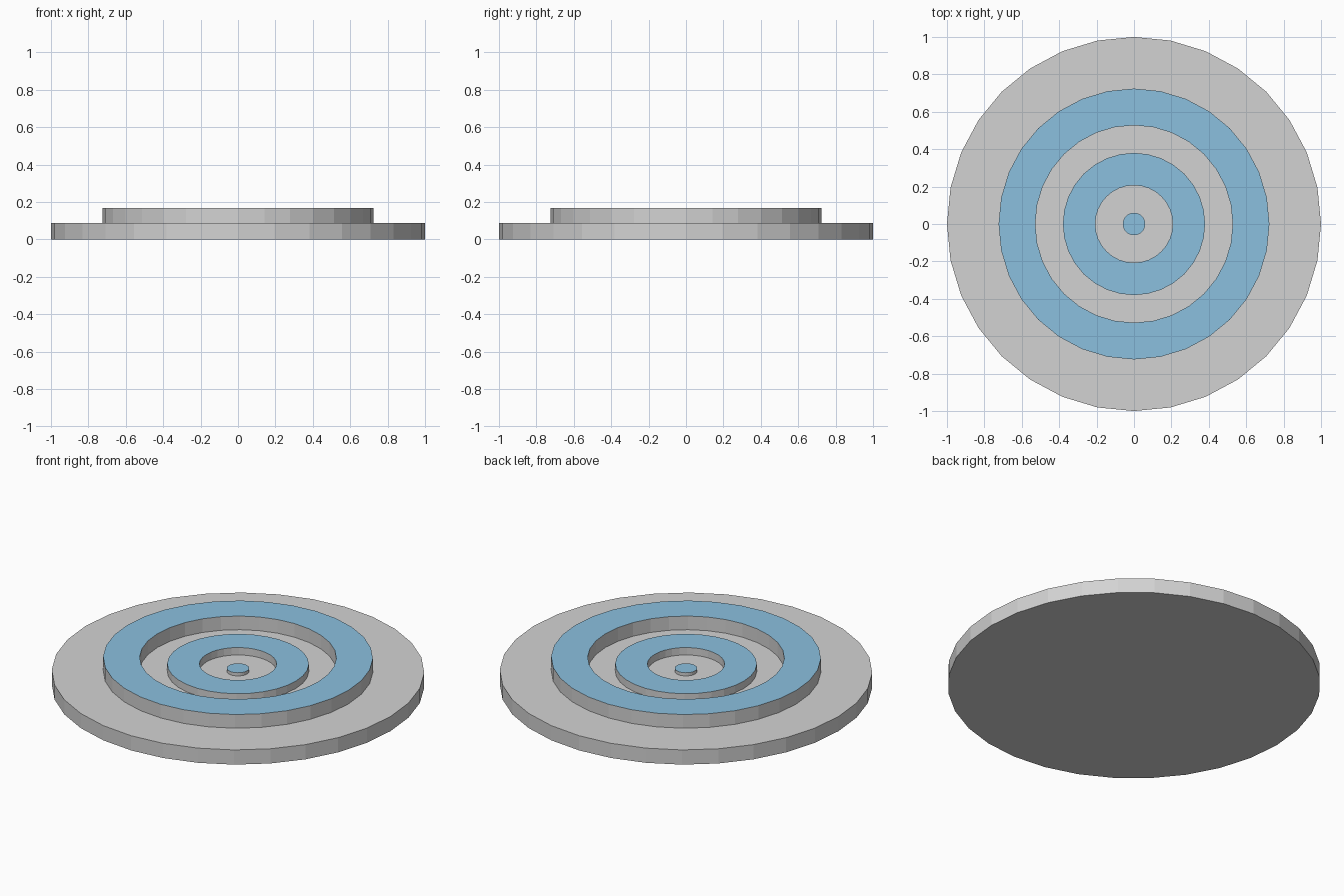
import bpy
import bmesh
from math import cos, sin, tau

cube = bpy.data.objects.get("Cube")
if cube:
    bpy.data.objects.remove(cube)

SIDES = 32
BASE_TOP = 0.087


def make_material(name, color):
    mat = bpy.data.materials.new(name)
    mat.use_nodes = True
    mat.diffuse_color = color
    mat.node_tree.nodes["Principled BSDF"].inputs["Base Color"].default_value = color
    return mat


grey = make_material("light grey", (0.65, 0.65, 0.65, 1))
blue = make_material("soft blue", (0.26, 0.53, 0.74, 1))


def circle(bm, radius, z):
    return [bm.verts.new((radius * cos(tau * i / SIDES), radius * sin(tau * i / SIDES), z))
            for i in range(SIDES)]


def bridge(bm, a, b):
    for i in range(SIDES):
        j = (i + 1) % SIDES
        bm.faces.new((a[i], a[j], b[j], b[i]))


def round_part(name, outer, inner, bottom, top, top_material):
    """Faceted disc, or a ring when inner is above zero."""
    bm = bmesh.new()
    low, high = circle(bm, outer, bottom), circle(bm, outer, top)
    bridge(bm, low, high)
    if inner:
        hole_low, hole_high = circle(bm, inner, bottom), circle(bm, inner, top)
        bridge(bm, high, hole_high)
        bridge(bm, hole_high, hole_low)
        bridge(bm, hole_low, low)
    else:
        bm.faces.new(high)
        bm.faces.new(low[::-1])
    bmesh.ops.recalc_face_normals(bm, faces=bm.faces)
    # Only the upward faces take the top colour
    for face in bm.faces:
        face.material_index = 1 if face.normal.z > 0.5 else 0
    mesh = bpy.data.meshes.new(name)
    bm.to_mesh(mesh)
    bm.free()
    mesh.materials.append(grey)
    mesh.materials.append(top_material)
    obj = bpy.data.objects.new(name, mesh)
    bpy.context.collection.objects.link(obj)
    return obj


# Base plate
round_part("base_plate", 1.0, 0, 0, BASE_TOP, grey)

# Concentric raised rings and centre button, stepping down inwards
round_part("outer_ring", 0.724, 0.528, BASE_TOP, 0.168, blue)
round_part("inner_ring", 0.38, 0.207, BASE_TOP, 0.131, blue)
round_part("centre_button", 0.06, 0, BASE_TOP, 0.106, blue)
